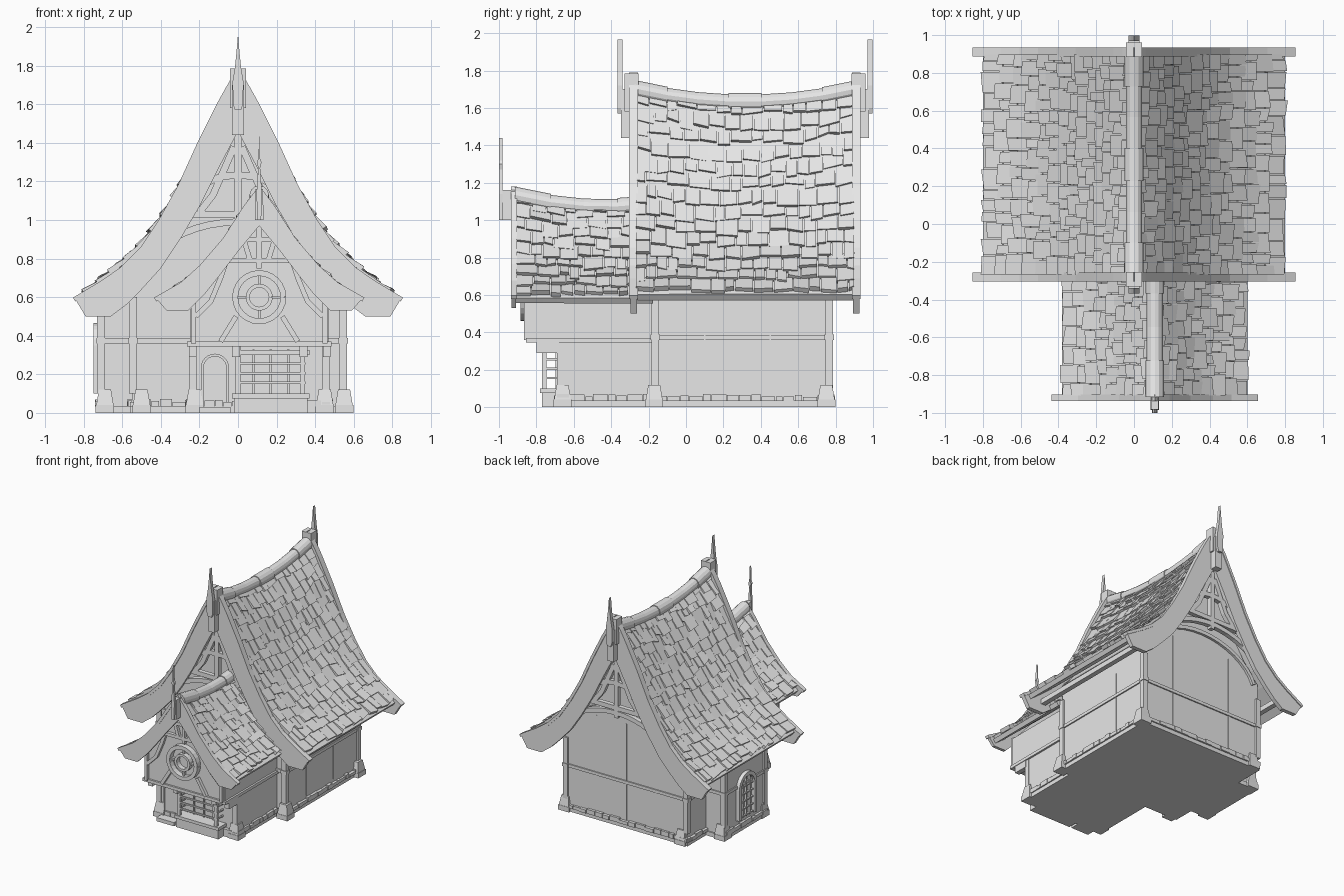
import bpy, bmesh, math, random
from mathutils import Vector, Matrix

random.seed(4)
if "Cube" in bpy.data.objects:
    bpy.data.objects.remove(bpy.data.objects["Cube"])

GREY = (0.8, 0.8, 0.8, 1)
mat = bpy.data.materials.new("plain grey")
mat.use_nodes = True
mat.diffuse_color = GREY
mat.node_tree.nodes["Principled BSDF"].inputs["Base Color"].default_value = GREY


def finish(name, bm, turn=None):
    if turn:
        bm.transform(turn)
    bmesh.ops.recalc_face_normals(bm, faces=bm.faces)
    me = bpy.data.meshes.new(name)
    bm.to_mesh(me)
    bm.free()
    me.materials.append(mat)
    ob = bpy.data.objects.new(name, me)
    bpy.context.scene.collection.objects.link(ob)
    return ob


def add_prism(bm, pts, y0, y1):
    a = [bm.verts.new((x, y0, z)) for x, z in pts]
    b = [bm.verts.new((x, y1, z)) for x, z in pts]
    bm.faces.new(a)
    bm.faces.new(b[::-1])
    for i in range(len(a)):
        j = (i + 1) % len(a)
        bm.faces.new((a[i], b[i], b[j], a[j]))


def prism(name, pts, y0, y1, turn=None):
    bm = bmesh.new()
    add_prism(bm, pts, y0, y1)
    return finish(name, bm, turn)


def bars(name, paths, width, y0, y1, turn=None):
    """Flat beams following x-z paths."""
    bm = bmesh.new()
    for path in paths:
        p = [Vector(q) for q in path]
        sides = []
        for i, q in enumerate(p):
            t = (p[min(i + 1, len(p) - 1)] - p[max(i - 1, 0)]).normalized()
            n = Vector((-t.y, t.x)) * width / 2
            sides.append((q + n, q - n))
        for (a, b), (c, d) in zip(sides, sides[1:]):
            add_prism(bm, (a, b, d, c), y0, y1)
    return finish(name, bm, turn)


def boxes(name, items, taper=1):
    bm = bmesh.new()
    for lo, hi in items:
        lo, hi = Vector(lo), Vector(hi)
        vs = bmesh.ops.create_cube(bm, size=1)["verts"]
        for v in vs:
            k = taper if v.co.z > 0 else 1
            v.co = (lo + hi) / 2 + Vector((v.co.x * k, v.co.y * k, v.co.z)) * (hi - lo)
    return finish(name, bm)


def arc(cx, cz, r, a0, a1, n=16, squash=1):
    angles = [math.radians(a0 + (a1 - a0) * i / n) for i in range(n + 1)]
    return [(cx + r * math.cos(a), cz + r * squash * math.sin(a)) for a in angles]


def both(pts, cx=0):
    """Half profile from the apex outward, mirrored to a left-to-right run."""
    return [(cx - x, z) for x, z in pts[:0:-1]] + [(cx + x, z) for x, z in pts]


def height(prof, x):
    for (a, za), (b, zb) in zip(prof, prof[1:]):
        if x <= b:
            return za + (zb - za) * (x - a) / (b - a)
    return prof[-1][1]


def along(prof, t):
    lens = [math.dist(a, b) for a, b in zip(prof, prof[1:])]
    d = t * sum(lens)
    for (a, b), l in zip(zip(prof, prof[1:]), lens):
        if d <= l or b == prof[-1]:
            return Vector(a).lerp(Vector(b), d / l)
        d -= l


def roof(name, prof, cx, y0, y1, rows, sag, mid):
    top, low = prof[0][1], prof[-1][1]

    def place(x, y, z, side):
        t = (y - mid) / max(y1 - mid, mid - y0)
        drop = sag * (1 - t * t) * max(0, (z - low) / (top - low))
        return (cx + side * x, y, z - drop)

    tiles, sheet = bmesh.new(), bmesh.new()
    for side in (-1, 1):
        # boarding below the shingles
        ys = [y0 + (y1 - y0) * i / 10 for i in range(11)]
        grid = [[sheet.verts.new(place(x, y, z - 0.03, side)) for y in ys] for x, z in prof]
        for r, s in zip(grid, grid[1:]):
            for i in range(10):
                sheet.faces.new((r[i], r[i + 1], s[i + 1], s[i]))
        # uneven shingles
        for row in range(rows):
            y = y0
            while y < y1 - 0.01:
                w = random.uniform(0.05, 0.12)
                e = y1 if y + w > y1 - 0.03 else y + w
                slip = random.uniform(-0.25, 0.3)
                a = along(prof, max(0, row - 0.25) / rows)
                b = along(prof, min(1, (row + 1 + slip) / rows))
                t = (b - a).normalized()
                n = Vector((-t.y, t.x))
                lift = random.uniform(0.012, 0.03)
                vs = []
                for yy in (y + 0.003, e - 0.003):
                    bb = b + t * random.uniform(-0.012, 0.012)
                    for q in (a - n * 0.015, a + n * 0.004, bb + n * lift, bb + n * (lift - 0.03)):
                        vs.append(tiles.verts.new(place(q.x, yy, q.y, side)))
                tiles.faces.new(vs[:4])
                tiles.faces.new(vs[:3:-1])
                for i in range(4):
                    j = (i + 1) % 4
                    tiles.faces.new((vs[i], vs[i + 4], vs[j + 4], vs[j]))
                y = e
    finish(name + "_shingles", tiles)
    ob = finish(name + "_boarding", sheet)
    mod = ob.modifiers.new("thickness", "SOLIDIFY")
    mod.thickness, mod.offset = 0.035, 0
    # rounded ridge caps, alternately raised
    caps = bmesh.new()
    count = round((y1 - y0) / 0.165)
    step = (y1 - y0) / count
    for i in range(count):
        r = 0.05 if i % 3 == 0 else 0.043
        ring = arc(cx, 0, r, -50, 230, 10)
        ends = []
        for y in (y0 + i * step - 0.005, y0 + (i + 1) * step + 0.005):
            z = place(0, y, top, 1)[2] - 0.012
            ends.append([caps.verts.new((x, y, z + h)) for x, h in ring])
        a, b = ends
        caps.faces.new(a)
        caps.faces.new(b[::-1])
        for k in range(len(a)):
            j = (k + 1) % len(a)
            caps.faces.new((a[k], b[k], b[j], a[j]))
    finish(name + "_ridge_caps", caps)


def bargeboard(name, outer, inner, cx, y, thick=0.034):
    prism(name, both(outer, cx) + both(inner, cx)[::-1], y - thick / 2, y + thick / 2)
    trim = [(x, z - 0.012) for x, z in both(outer, cx)]
    bars(name + "_trim", [trim], 0.022, y - thick * 0.7, y + thick * 0.7)


# profiles, apex to eave
MAIN = [(0, 1.71), (.1, 1.55), (.2, 1.35), (.3, 1.16), (.4, 1), (.5, .87), (.6, .77), (.7, .69), (.79, .62)]
EDGE = [(0, 1.79), (.05, 1.7), (.1, 1.61), (.2, 1.41), (.3, 1.19), (.4, 1.01), (.5, .86), (.6, .76), (.7, .69), (.85, .6)]
EDGE_IN = [(0, 1.46), (.1, 1.27), (.2, 1.07), (.3, .9), (.4, .75), (.5, .64), (.58, .56), (.66, .5), (.79, .5)]
WING = [(0, 1.14), (.07, 1.05), (.18, .89), (.3, .75), (.4, .66), (.48, .6)]
WEDGE = [(0, 1.18), (.07, 1.08), (.18, .91), (.3, .77), (.4, .68), (.54, .6)]
WEDGE_IN = [(0, .97), (.1, .85), (.2, .72), (.28, .62), (.37, .53), (.48, .53)]
CX = 0.11

roof("main_roof", MAIN, 0, -0.27, 0.9, 14, 0.07, 0.32)
roof("wing_roof", WING, CX, -0.91, -0.18, 9, 0.06, -0.42)
for label, y in (("front", -0.28), ("back", 0.91)):
    bargeboard(label + "_bargeboard", EDGE, EDGE_IN, 0, y)
bargeboard("wing_bargeboard", WEDGE, WEDGE_IN, CX, -0.92, 0.024)


# walls
def gable(prof, half, cx, floor):
    xs = [half * i / 8 for i in range(9)]
    run = both([(x, height(prof, x) - 0.09) for x in xs], cx)
    return [(cx - half, floor)] + run + [(cx + half, floor)]


prism("main_walls", gable(MAIN, 0.55, 0, 0), -0.17, 0.77)
prism("wing_upper_walls", gable(WING, 0.36, CX, 0.35), -0.84, -0.16)
boxes("wing_lower_walls", [((-.25, -.68, 0), (.47, -.16, .36))])
boxes("side_bay", [((-.72, 0, 0), (-.5, .53, .63))])

# plinth and bricks
boxes("plinth", [((-.56, -.18, 0), (.56, .78, .035)), ((-.26, -.7, 0), (.48, -.17, .035)),
                 ((-.73, -.01, 0), (-.5, .54, .035))])
bricks = []
runs = [(0, .56, -.18, .78), (0, -.56, -.18, 0), (0, -.56, .53, .78), (0, -.73, 0, .53), (0, .48, -.69, -.18),
        (0, -.26, -.69, -.18), (1, .78, -.56, .56), (1, -.18, -.56, -.25), (1, -.69, -.25, .48)]
for axis, at, a, b in runs:
    while a < b:
        w = random.uniform(0.04, 0.09)
        e = min(a + w, b) - 0.004
        d, h = random.uniform(0.008, 0.016), random.uniform(0.055, 0.072)
        lo, hi = (at - d, a, 0.032), (at + d, e, h)
        bricks.append(((lo[1], lo[0], lo[2]), (hi[1], hi[0], hi[2])) if axis else (lo, hi))
        a += w
boxes("plinth_bricks", bricks)

corners = [(-.5, .75), (.55, .75), (.55, -.17), (-.5, -.17), (-.69, .02), (-.69, .51), (-.225, -.66), (.45, -.66)]
boxes("corner_stone_feet", [((x - .048, y - .048, 0), (x + .048, y + .048, .04)) for x, y in corners])
boxes("corner_stones", [((x - .045, y - .045, .04), (x + .045, y + .045, .12)) for x, y in corners], 0.7)

# timber posts and bands
posts = [(-.545, .765), (.545, .765), (.545, -.165), (-.545, -.165), (-.71, .01), (-.71, .52), (-.235, -.67), (.455, -.67)]
boxes("corner_posts", [((x - .02, y - .02, .1), (x + .02, y + .02, .36 if y < -.5 else .6)) for x, y in posts])
boxes("wall_bands", [((-.56, -.18, .36), (.56, .78, .385)), ((-.73, -.01, .36), (-.5, .54, .385)),
                     ((-.265, -.855, .345), (.485, -.17, .37))])
boxes("band_ends", [((x - .025, y - .025, .36), (x + .025, y + .025, .388)) for x, y in posts[:6]])
boxes("back_battens", [((x - .004, .768, .06), (x + .004, .774, .85)) for x in (-.27, .0, .27)])
boxes("side_battens", [((.548, y - .004, .08), (.554, y + .004, .56)) for y in (.1, .45)])
boxes("eave_rails", [((s * .66 - .02, -.26, .57), (s * .66 + .02, .9, .61)) for s in (-1, 1)])
boxes("jetty_brackets", [((x - .02, -.8, .29), (x + .02, -.68, .345)) for x in (-.235, -.01, .34, .46)])

# open gable trusses
for label, y in (("front", -0.26), ("back", 0.89)):
    paths = [[(0, .95), (0, 1.52)], [(-.25, 1.03), (.25, 1.03)], arc(0, 1.16, .18, 10, 170, 12, .4)]
    paths += [arc(0, .66, .5, 20, 160, 16, .66)]
    paths += [[(s * .2, 1.04), (s * .13, 1.13), (s * .02, 1.38)] for s in (-1, 1)]
    bars(label + "_truss", paths, 0.036, y - 0.018, y + 0.018)
bars("back_wall_arch", [arc(0, .62, .52, 15, 165, 16, .68)], 0.03, 0.76, 0.79)

paths = [[(CX, .75), (CX, 1.04)], [(CX - .18, .79), (CX + .18, .79)], [(CX - .1, .9), (CX + .1, .9)]]
for s in (-1, 1):
    paths += [[(CX + s * .34, .36), (CX + s * .34, .62)], [(CX + s * .12, .5), (CX + s * .2, .37)],
              [(CX + s * .05, .8), (CX + s * .08, .9)],
              [(CX + s * .33, .5), (CX + s * .25, .58), (CX + s * .2, .7), (CX + s * .17, .79)]]
bars("wing_gable_timbers", paths, 0.026, -0.865, -0.835)

# round window
bars("round_window_frame", [arc(CX, .6, .125, 0, 360, 24)], 0.03, -0.885, -0.835)
bars("round_window_inner_ring", [arc(CX, .6, .06, 0, 360, 20)], 0.02, -0.88, -0.835)
bars("round_window_spokes", [[(CX - .11, .6), (CX - .06, .6)], [(CX + .06, .6), (CX + .11, .6)],
                             [(CX, .49), (CX, .54)], [(CX, .66), (CX, .71)]], 0.014, -0.865, -0.835)


# arched door, side window
def arch(cx, half, z0, z1):
    return [(cx + half, z0)] + arc(cx, z1 - half, half, 0, 180, 12) + [(cx - half, z0)]


prism("door", arch(-.12, .06, .04, .29), -0.687, -0.67)
bars("door_frame", [arch(-.12, .066, .03, .3)], 0.014, -0.697, -0.67)
boxes("door_step", [((-.2, -.77, 0), (-.04, -.68, .03))])
TURN = Matrix.Rotation(-math.pi / 2, 4, "Z")
bars("side_window_frame", [arch(-.265, .1, .1, .45)], 0.03, -0.75, -0.71, TURN)
lattice = [[(-.265 + x, .1), (-.265 + x, .43)] for x in (-.045, 0, .045)]
lattice += [[(-.36, z), (-.17, z)] for z in (.11, .17, .23, .29, .35)]
bars("side_window_lattice", lattice, 0.01, -0.735, -0.71, TURN)

# railed front window bay
boxes("balcony_floor", [((-.02, -.77, 0), (.36, -.67, .075)), ((-.03, -.78, .075), (.37, -.67, .1))])
boxes("balcony_posts", [((x - .012, -.77, .08), (x + .012, -.745, .35)) for x in (0, .335)])
rails = [((-.01, -.765, z), (.35, -.752, z + .012)) for z in (.15, .2, .25)]
rails += [((x, -.765, z), (x + .012, -.68, z + .012)) for x in (-.006, .335) for z in (.15, .2, .25)]
boxes("balcony_rails", rails + [((-.03, -.775, .3), (.37, -.745, .325))])
boxes("window_mullions", [((x - .006, -.69, .1), (x + .006, -.675, .33)) for x in (.08, .17, .26)])

# finials
for label, y, s in (("front", -0.28, -1), ("back", 0.91, 1)):
    for part, half, out, lo, hi in (("block", .042, .05, 1.58, 1.785), ("pendant", .03, .068, 1.44, 1.7)):
        a, b = sorted((y - s * 0.025, y + s * out))
        boxes(f"{label}_finial_{part}", [((-half, a, lo), (half, b, hi))])
    horn = [(0, 1.965), (.007, 1.88), (.016, 1.79), (.028, 1.72), (.026, 1.6), (.016, 1.57)]
    a, b = sorted((y + s * 0.06, y + s * 0.087))
    prism(label + "_finial_horn", both(horn), a, b)
boxes("wing_finial_block", [((CX - .022, -.985, 1), (CX + .022, -.91, 1.16))], 0.9)
prism("wing_finial_spike", both([(0, 1.44), (.004, 1.32), (.012, 1.3), (.005, 1.27), (.014, 1.14), (.01, 1)], CX), -1, -0.98)
